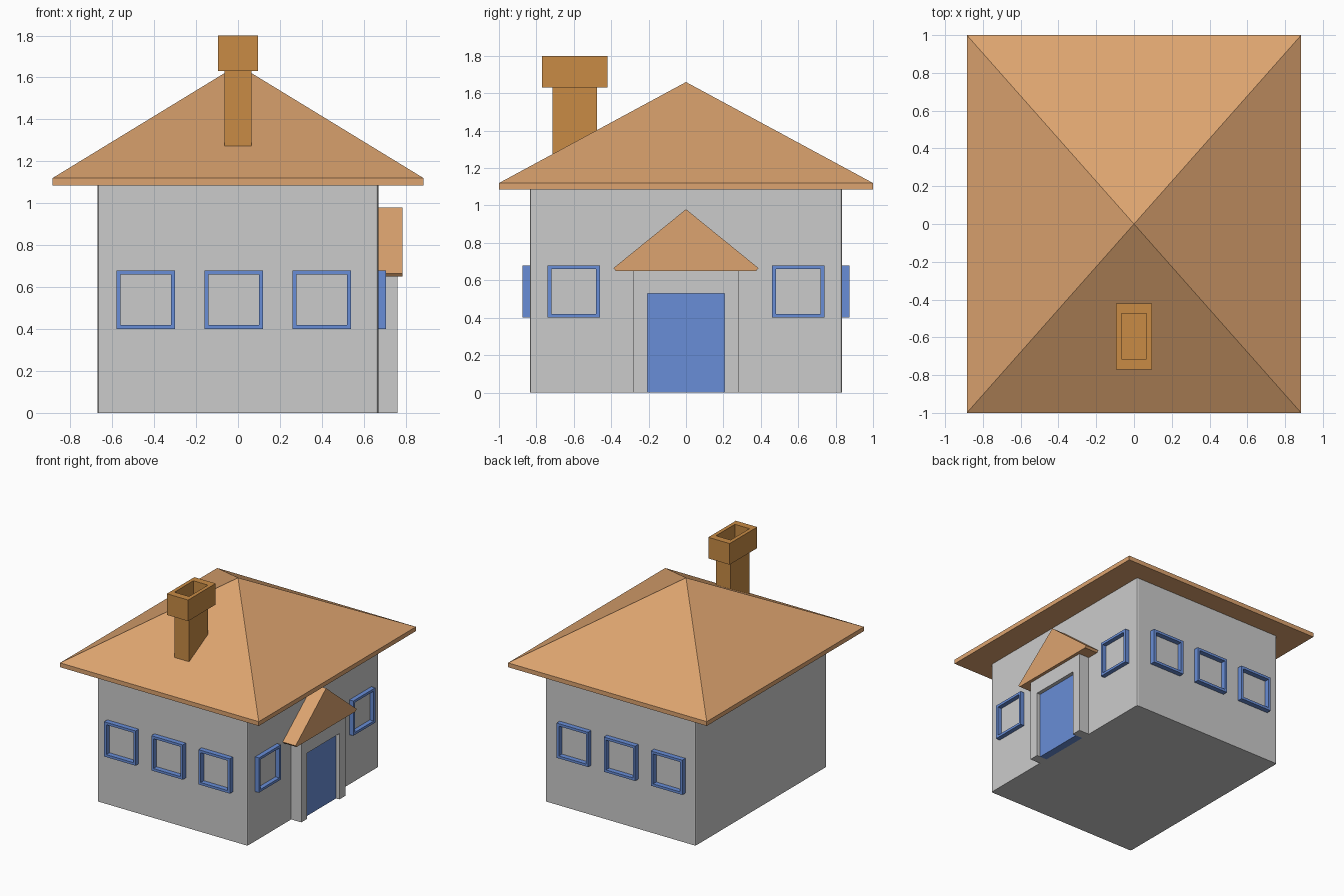
import bpy
import bmesh
from mathutils import Matrix, Vector

if "Cube" in bpy.data.objects:
    bpy.data.objects.remove(bpy.data.objects["Cube"])


def material(name, color):
    mat = bpy.data.materials.new(name)
    mat.diffuse_color = color
    mat.use_nodes = True
    mat.node_tree.nodes["Principled BSDF"].inputs["Base Color"].default_value = mat.diffuse_color
    return mat


TILE = material("roof_tile", (0.72, 0.37, 0.16, 1))
BRICK = material("chimney_brick", (0.58, 0.26, 0.06, 1))
BLUE = material("blue_paint", (0.14, 0.27, 0.68, 1))


def finish(bm, name, mat=None):
    bmesh.ops.recalc_face_normals(bm, faces=bm.faces)
    mesh = bpy.data.meshes.new(name)
    bm.to_mesh(mesh)
    bm.free()
    if mat:
        mesh.materials.append(mat)
    obj = bpy.data.objects.new(name, mesh)
    bpy.context.collection.objects.link(obj)
    return obj


def box(lo, hi):
    lo, hi = Vector(lo), Vector(hi)
    bm = bmesh.new()
    bmesh.ops.create_cube(bm, size=1)
    for v in bm.verts:
        v.co = (lo + hi) / 2 + v.co * (hi - lo)
    bm.normal_update()
    return bm


def face_toward(bm, direction):
    return max(bm.faces, key=lambda f: f.normal.dot(Vector(direction)))


def hollow(bm, direction, scale, depth, through=False):
    """Shrink a copy of one face and push it inward."""
    face = face_toward(bm, direction)
    center = face.calc_center_median()
    inner = bmesh.ops.extrude_discrete_faces(bm, faces=[face])["faces"][0]
    bmesh.ops.scale(bm, vec=scale, verts=inner.verts, space=Matrix.Translation(-center))
    inner = bmesh.ops.extrude_discrete_faces(bm, faces=[inner])["faces"][0]
    bmesh.ops.translate(bm, vec=Vector(direction) * -depth, verts=inner.verts)
    if through:
        # Drop the pane and the hidden back so the wall shows through
        back = face_toward(bm, -Vector(direction))
        bmesh.ops.delete(bm, geom=[inner, back], context='FACES')


def prism_x(profile, x0, x1):
    """Extrude a (y, z) profile along x."""
    bm = bmesh.new()
    face = bm.faces.new([bm.verts.new((x0, y, z)) for y, z in profile])
    out = bmesh.ops.extrude_face_region(bm, geom=[face], use_keep_orig=True)
    verts = [g for g in out["geom"] if isinstance(g, bmesh.types.BMVert)]
    bmesh.ops.translate(bm, vec=(x1 - x0, 0, 0), verts=verts)
    return bm


# House walls with softened upright corners
bm = box((-0.67, -0.835, 0), (0.67, 0.835, 1.09))
uprights = [e for e in bm.edges if abs(e.verts[0].co.z - e.verts[1].co.z) > 0.5]
bmesh.ops.bevel(bm, geom=uprights, offset=0.012, segments=2, profile=0.5, affect='EDGES')
finish(bm, "house_walls")

# Hipped roof: eaves slab with its top raised to a peak
bm = box((-0.885, -1, 1.085), (0.885, 1, 1.12))
peak = bmesh.ops.poke(bm, faces=[face_toward(bm, (0, 0, 1))])["verts"][0]
peak.co.z = 1.66
finish(bm, "main_roof", TILE)

# Chimney stack and hollow cap
finish(box((-0.065, -0.715, 1.2), (0.065, -0.475, 1.63)), "chimney_stack", BRICK)
bm = box((-0.095, -0.77, 1.63), (0.095, -0.42, 1.80))
hollow(bm, (0, 0, 1), (0.13 / 0.19, 0.24 / 0.35, 1), 0.165)
finish(bm, "chimney_cap", BRICK)

# Window frames, each mirrored in y
S = 0.24 / 0.28
frames = [("end_window_%d" % (i + 1), (x, -0.875, 0.40), (x + 0.28, -0.835, 0.68),
           (0, -1, 0), (S, 1, S), 0.04) for i, x in enumerate((-0.58, -0.16, 0.26))]
frames.append(("entrance_side_window", (0.67, -0.74, 0.40), (0.705, -0.46, 0.68),
               (1, 0, 0), (1, S, S), 0.035))
for name, lo, hi, direction, scale, depth in frames:
    bm = box(lo, hi)
    hollow(bm, direction, scale, depth, through=True)
    mod = finish(bm, name, BLUE).modifiers.new("other_side", 'MIRROR')
    mod.use_axis = (False, True, False)

# Porch surround, recessed door and gabled porch roof
surround = [(-0.28, 0), (-0.28, 0.65), (0.28, 0.65), (0.28, 0),
            (0.205, 0), (0.205, 0.53), (-0.205, 0.53), (-0.205, 0)]
finish(prism_x(surround, 0.66, 0.76), "porch_surround")
finish(box((0.66, -0.205, 0), (0.73, 0.205, 0.53)), "door", BLUE)
gable = [(-0.375, 0.65), (-0.388, 0.665), (0, 0.98), (0.388, 0.665), (0.375, 0.65)]
finish(prism_x(gable, 0.66, 0.785), "porch_roof", TILE)
